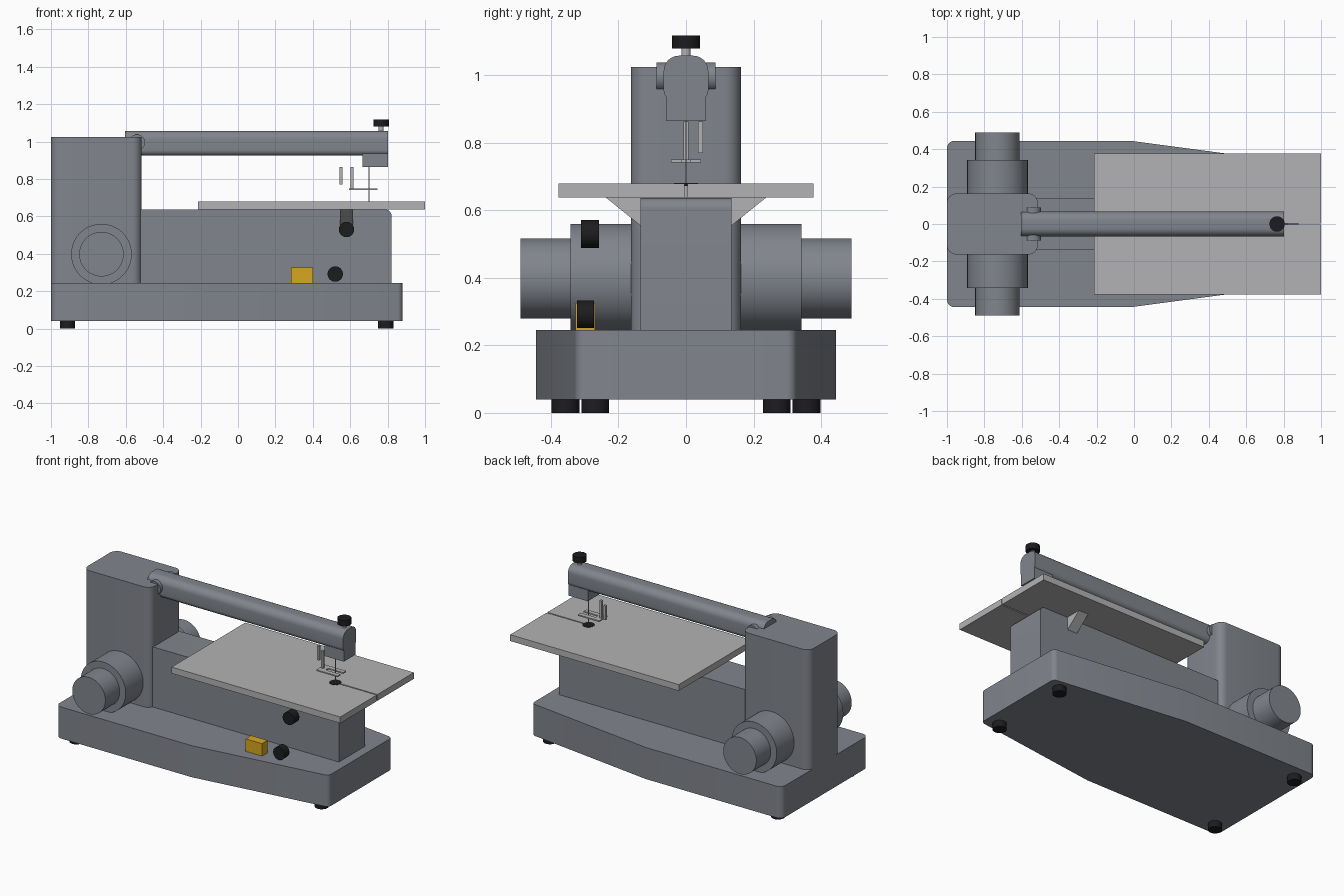
import bpy, bmesh, math
from mathutils import Vector

if "Cube" in bpy.data.objects:
    bpy.data.objects.remove(bpy.data.objects["Cube"])


def material(name, rgb):
    m = bpy.data.materials.new(name)
    m.diffuse_color = (*rgb, 1)
    m.use_nodes = True
    m.node_tree.nodes["Principled BSDF"].inputs["Base Color"].default_value = m.diffuse_color
    return m


GREY = material("painted_metal", (0.22, 0.235, 0.265))
LIGHT = material("bare_metal", (0.45, 0.45, 0.46))
BLACK = material("black_rubber", (0.012, 0.012, 0.014))
YELLOW = material("yellow_switch", (0.68, 0.39, 0.015))


def rounded(pts, radii, steps=8):
    """Round polygon corners; radii gives one radius per point."""
    out = []
    for i, r in enumerate(radii):
        p = Vector(pts[i])
        if r == 0:
            out.append(p)
            continue
        a = (Vector(pts[i - 1]) - p).normalized()
        b = (Vector(pts[(i + 1) % len(pts)]) - p).normalized()
        half = a.angle(b) / 2
        c = p + (a + b).normalized() * (r / math.sin(half))
        s = p + a * (r / math.tan(half)) - c
        e = p + b * (r / math.tan(half)) - c
        ang = s.angle(e)
        for k in range(steps + 1):
            t = k / steps
            out.append(c + (s * math.sin((1 - t) * ang) + e * math.sin(t * ang)) / math.sin(ang))
    return out


def prism(name, pts, axis, lo, hi, mat):
    """Extrude a 2D profile along an axis (profile is in the other two axes)."""
    def place(p, d):
        return {"x": (d, p[0], p[1]), "y": (p[0], d, p[1]), "z": (p[0], p[1], d)}[axis]
    bm = bmesh.new()
    face = bm.faces.new([bm.verts.new(place(p, lo)) for p in pts])
    new = bmesh.ops.extrude_face_region(bm, geom=[face])["geom"]
    shift = Vector(place((0, 0), hi - lo))
    bmesh.ops.translate(bm, vec=shift, verts=[v for v in new if isinstance(v, bmesh.types.BMVert)])
    bmesh.ops.recalc_face_normals(bm, faces=bm.faces)
    me = bpy.data.meshes.new(name)
    bm.to_mesh(me)
    bm.free()
    me.materials.append(mat)
    ob = bpy.data.objects.new(name, me)
    bpy.context.collection.objects.link(ob)
    bpy.ops.object.select_all(action="DESELECT")
    ob.select_set(True)
    bpy.context.view_layer.objects.active = ob
    bpy.ops.object.shade_smooth_by_angle(angle=math.radians(30))
    return ob


def rect(u0, u1, v0, v1):
    return [(u0, v0), (u1, v0), (u1, v1), (u0, v1)]


def cyl(name, axis, centre, r, lo, hi, mat, n=40):
    pts = [(centre[0] + r * math.cos(2 * math.pi * i / n),
            centre[1] + r * math.sin(2 * math.pi * i / n)) for i in range(n)]
    return prism(name, pts, axis, lo, hi, mat)


# Tapered base and rubber feet
half = [(-1, 0.445), (-0.02, 0.445), (0.88, 0.325)]
outline = [(x, -y) for x, y in half] + half[::-1]
prism("base", rounded(outline, [0.04, 0, 0.03, 0.03, 0, 0.04]), "z", 0.04, 0.245, GREY)
for side, s in (("left", -1), ("right", 1)):
    cyl(f"rear_foot_{side}", "z", (-0.912, s * 0.357), 0.041, 0, 0.045, BLACK)
    cyl(f"front_foot_{side}", "z", (0.79, s * 0.269), 0.041, 0, 0.045, BLACK)

# Column, lower body and motor housing
prism("column", rounded(rect(-1, -0.515, -0.163, 0.163), [0.05] * 4), "z", 0.24, 1.025, GREY)
prism("lower_body", rounded(rect(-0.53, 0.82, 0.24, 0.636), [0, 0, 0.03, 0]),
      "y", -0.135, 0.135, GREY)
cyl("motor_housing", "y", (-0.73, 0.398), 0.162, -0.342, 0.342, GREY, 64)
cyl("motor_end", "y", (-0.73, 0.398), 0.119, -0.49, 0.49, GREY, 64)

# Upper arm with pivot and head
prism("arm", rounded(rect(-0.066, 0.066, 0.925, 1.058), [0.03, 0.03, 0.045, 0.045]),
      "x", -0.605, 0.803, GREY)
prism("arm_head", rect(-0.059, 0.059, 0.864, 0.96), "x", 0.665, 0.803, GREY)
cyl("arm_pivot", "y", (-0.54, 0.995), 0.043, -0.088, 0.088, GREY)
cyl("tension_stem", "z", (0.765, 0), 0.014, 1.05, 1.085, LIGHT, 20)
cyl("tension_knob", "z", (0.765, 0), 0.041, 1.08, 1.118, BLACK)

# Slotted table, insert and tilt bracket
prism("table", [(-0.213, -0.378), (1, -0.378), (1, -0.004), (0.7, -0.004),
                (0.7, 0.004), (1, 0.004), (1, 0.378), (-0.213, 0.378)],
      "z", 0.638, 0.679, LIGHT)
cyl("table_insert", "z", (0.7, 0), 0.036, 0.672, 0.6805, BLACK)
prism("tilt_bracket", [(-0.135, 0.555), (0.135, 0.555), (0.24, 0.64), (-0.24, 0.64)],
      "x", 0.545, 0.615, LIGHT)

# Blade, hold-down foot and its posts
prism("blade", rect(0.697, 0.703, -0.0015, 0.0015), "z", 0.62, 0.87, LIGHT)
prism("hold_down_foot", [(0.594, -0.044), (0.747, -0.044), (0.747, -0.014), (0.64, -0.014),
                         (0.64, 0.014), (0.747, 0.014), (0.747, 0.044), (0.594, 0.044)],
      "z", 0.742, 0.75, LIGHT)
prism("foot_post", rect(0.602, 0.618, -0.008, 0.008), "z", 0.748, 0.863, LIGHT)
prism("blower_tube", rect(0.543, 0.559, 0.035, 0.051), "z", 0.77, 0.863, LIGHT)

# Front controls
cyl("tilt_knob", "y", (0.58, 0.53), 0.041, -0.311, -0.257, BLACK)
cyl("speed_knob", "y", (0.52, 0.292), 0.041, -0.323, -0.273, BLACK)
prism("power_switch", rect(0.284, 0.402, 0.243, 0.326), "y", -0.327, -0.27, YELLOW)
